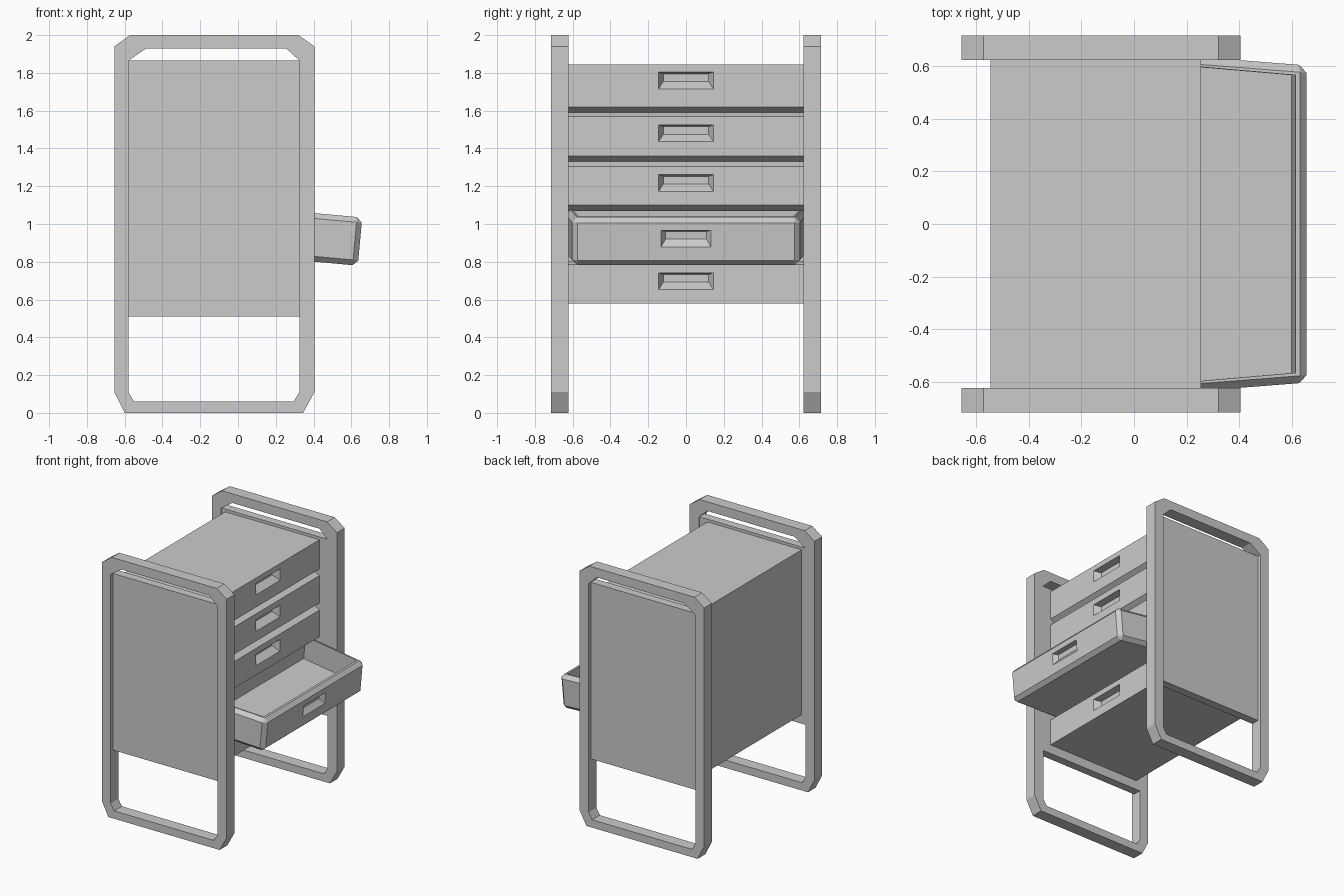
import bpy, bmesh, math
from mathutils import Matrix

if "Cube" in bpy.data.objects:
    bpy.data.objects.remove(bpy.data.objects["Cube"])


def make_object(name, bm):
    bmesh.ops.recalc_face_normals(bm, faces=bm.faces)
    mesh = bpy.data.meshes.new(name)
    bm.to_mesh(mesh)
    bm.free()
    ob = bpy.data.objects.new(name, mesh)
    bpy.context.collection.objects.link(ob)
    return ob


def extrude_profile(name, pts, y0, y1):
    """Closed x-z profile extruded along y."""
    bm = bmesh.new()
    a = [bm.verts.new((x, y0, z)) for x, z in pts]
    b = [bm.verts.new((x, y1, z)) for x, z in pts]
    n = len(pts)
    bm.faces.new(a)
    bm.faces.new(b[::-1])
    for i in range(n):
        j = (i + 1) % n
        bm.faces.new((a[i], b[i], b[j], a[j]))
    return make_object(name, bm)


def ring(name, outer, inner, y0, y1):
    """Frame between two matching x-z loops."""
    bm = bmesh.new()
    loops = [[bm.verts.new((x, y, z)) for x, z in p]
             for p, y in ((outer, y0), (outer, y1), (inner, y1), (inner, y0))]
    n = len(outer)
    for k in range(4):
        p, q = loops[k], loops[(k + 1) % 4]
        for i in range(n):
            j = (i + 1) % n
            bm.faces.new((p[i], p[j], q[j], q[i]))
    return make_object(name, bm)


def frustum(name, back, front):
    """Box tapering along x; each end is (x, half_y, z_low, z_high)."""
    bm = bmesh.new()
    ends = [[bm.verts.new((x, y, z)) for y, z in ((-h, lo), (h, lo), (h, hi), (-h, hi))]
            for x, h, lo, hi in (back, front)]
    a, b = ends
    bm.faces.new(a)
    bm.faces.new(b)
    for i in range(4):
        j = (i + 1) % 4
        bm.faces.new((a[i], a[j], b[j], b[i]))
    return make_object(name, bm)


def apply_mod(ob, mod):
    bpy.context.view_layer.objects.active = ob
    bpy.ops.object.modifier_apply(modifier=mod.name)


def cut(ob, cutter):
    cutter.hide_render = True
    mod = ob.modifiers.new("cut", 'BOOLEAN')
    mod.operation = 'DIFFERENCE'
    mod.solver = 'EXACT'
    mod.object = cutter
    apply_mod(ob, mod)
    bpy.data.objects.remove(cutter)


def cut_grip(ob, x, half, z_top, depth=0.05):
    """Recessed finger grip with a ramped lower side."""
    cut(ob, frustum("grip_cutter", (x - depth, half - 0.025, z_top - 0.05, z_top - 0.01),
                    (x + 0.002, half + 0.001, z_top - 0.091, z_top)))


# Side frames and inset side panels
outer = [(-.655, .11), (-.6, 0), (.345, 0), (.405, .11),
         (.405, 1.94), (.32, 2), (-.572, 2), (-.655, 1.94)]
inner = [(-.58, .11), (-.55, .06), (.295, .06), (.325, .11),
         (.325, 1.865), (.255, 1.93), (-.485, 1.93), (-.58, 1.865)]
panel = [(-.58, .51), (.325, .51), (.325, 1.865), (-.58, 1.865)]
for side, s in (("front", -1), ("back", 1)):
    ring(side + "_frame", outer, inner, s * .622, s * .715)
    extrude_profile(side + "_side_panel", panel, s * .626, s * .69)

# Cabinet body with grooves between drawers and an opening for the pulled drawer
F, G = .255, .21
body = extrude_profile("cabinet_body", [
    (-.545, .58), (F, .58), (F, .785), (G, .805),
    (-.45, .805), (-.45, 1.07), (G, 1.07), (F, 1.10),
    (F, 1.305), (G, 1.33), (F, 1.36),
    (F, 1.57), (G, 1.59), (F, 1.62),
    (F, 1.845), (-.545, 1.845)], -.624, .624)
for z in (1.805, 1.525, 1.262, .742):
    cut_grip(body, F, .145, z)

# Pulled-out drawer: tapered, bevelled, hollowed, then tilted
drawer = frustum("open_drawer", (-.55, .645, -.128, .128), (0, .602, -.128, .128))
bev = drawer.modifiers.new("bevel", 'BEVEL')
bev.width = .028
bev.segments = 1
apply_mod(drawer, bev)
cut(drawer, frustum("hollow_cutter", (-.51, .605, -.045, .2), (-.045, .565, -.045, .2)))
cut_grip(drawer, 0, .133, .06, .035)
drawer.data.transform(Matrix.Translation((.646, 0, .907)) @
                      Matrix.Rotation(math.radians(5.2), 4, 'Y'))
